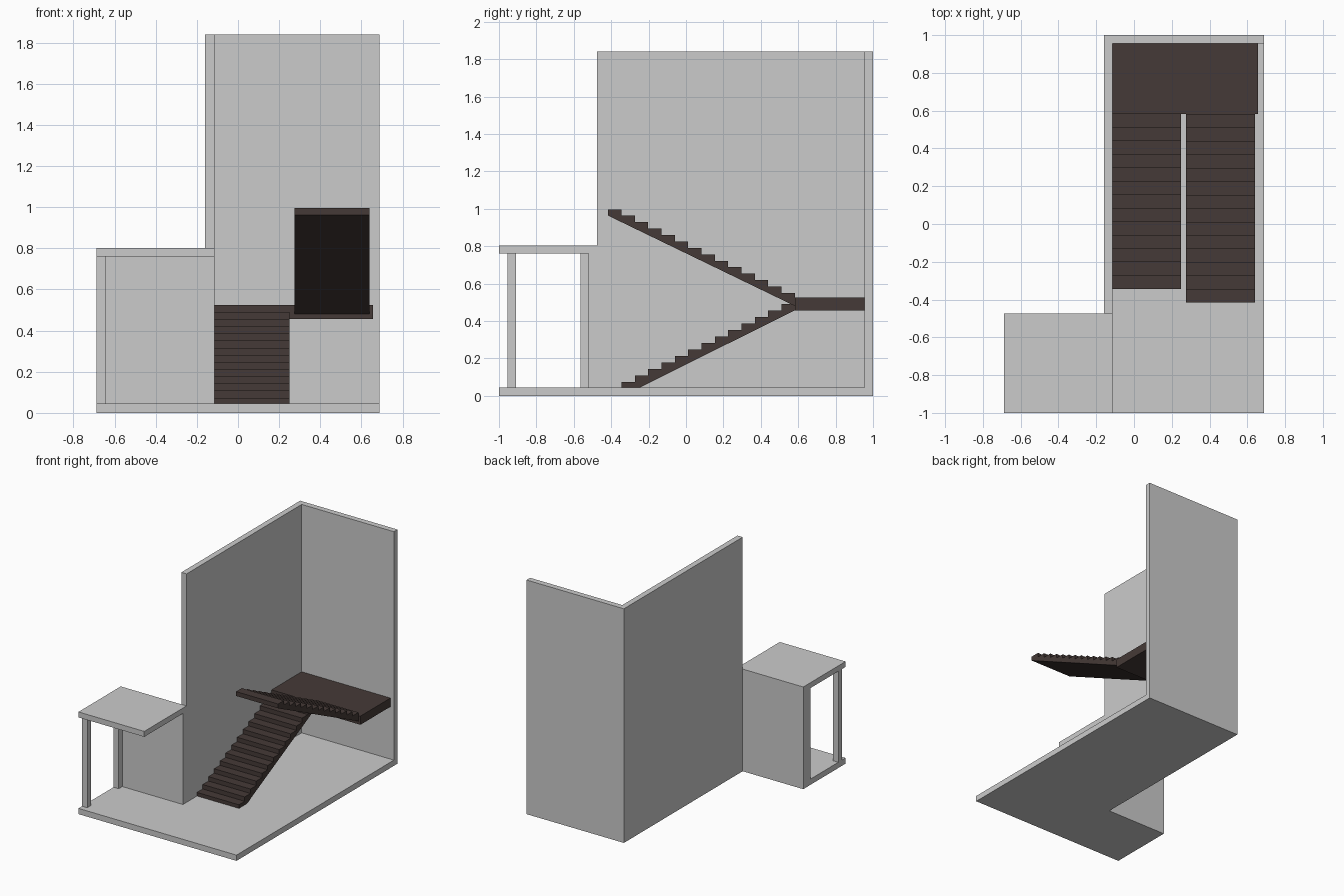
import bpy

if "Cube" in bpy.data.objects:
    bpy.data.objects.remove(bpy.data.objects["Cube"])

brown = bpy.data.materials.new("dark_wood")
brown.diffuse_color = (0.06, 0.042, 0.038, 1)
brown.use_nodes = True
brown.node_tree.nodes["Principled BSDF"].inputs["Base Color"].default_value = brown.diffuse_color


def prism(name, outline, axis, lo, hi, mat=None):
    """Extrude a 2D outline along x (outline is y,z) or z (outline is x,y)."""
    def place(p, t):
        return (t, p[0], p[1]) if axis == "x" else (p[0], p[1], t)
    n = len(outline)
    # counter-clockwise outlines face outward along the extrusion axis
    area = sum(outline[i][0] * outline[(i + 1) % n][1]
               - outline[(i + 1) % n][0] * outline[i][1] for i in range(n))
    if area < 0:
        outline = outline[::-1]
    verts = [place(p, lo) for p in outline] + [place(p, hi) for p in outline]
    faces = [list(range(n))[::-1], list(range(n, 2 * n))]
    faces += [[i, (i + 1) % n, n + (i + 1) % n, n + i] for i in range(n)]
    me = bpy.data.meshes.new(name)
    me.from_pydata(verts, [], faces)
    ob = bpy.data.objects.new(name, me)
    bpy.context.collection.objects.link(ob)
    if mat:
        me.materials.append(mat)
    return ob


def box(name, x, y, z, mat=None):
    return prism(name, [(x[0], y[0]), (x[1], y[0]), (x[1], y[1]), (x[0], y[1])],
                 "z", z[0], z[1], mat)


def steps(y, z, run, rise, count):
    """Staircase profile starting at (y, z), first riser going up."""
    pts = []
    for i in range(count):
        top = z + rise * (i + 1)
        pts += [(y + run * i, top), (y + run * (i + 1), top)]
    return pts


X, T = 0.687, 0.045            # half width, slab thickness
WL, WR, WY = -0.16, -0.115, -0.475   # left wall faces and its front end

# L-shaped floor
prism("floor", [(-X, -1), (X, -1), (X, 0.955), (WR, 0.955), (WR, WY), (-X, WY)],
      "z", 0, T)

# Tall walls in one L-shaped outline
prism("tall_walls", [(WL, WY), (WR, WY), (WR, 0.955), (X, 0.955), (X, 1), (WL, 1)],
      "z", 0, 1.84)

# Porch: roof, back wall and two posts
box("porch_roof", (-X, WR), (-1, WY), (0.76, 0.803))
box("porch_wall", (-X, WR), (-0.52, WY), (T, 0.76))
for name, y in (("porch_front_post", -0.955), ("porch_back_post", -0.565)):
    box(name, (-X, -X + T), (y, y + T), (T, 0.76))

# Landing
box("landing", (WR, 0.657), (0.582, 0.955), (0.457, 0.525), brown)

# Lower flight climbs toward the back
run = 0.0713
lower = [(-0.345, T)] + steps(-0.345, 0.0387, run, 0.0347, 13)
lower += [(0.582, 0.457), (-0.245, T)]
prism("lower_flight", lower, "x", WR, 0.25, brown)

# Upper flight climbs toward the front
upper = [(0.582, 0.48)] + steps(0.582, 0.5155, -run, 0.0344, 14)
upper += [(0.582 - 14 * run, 0.963)]
prism("upper_flight", upper, "x", 0.275, 0.64, brown)
